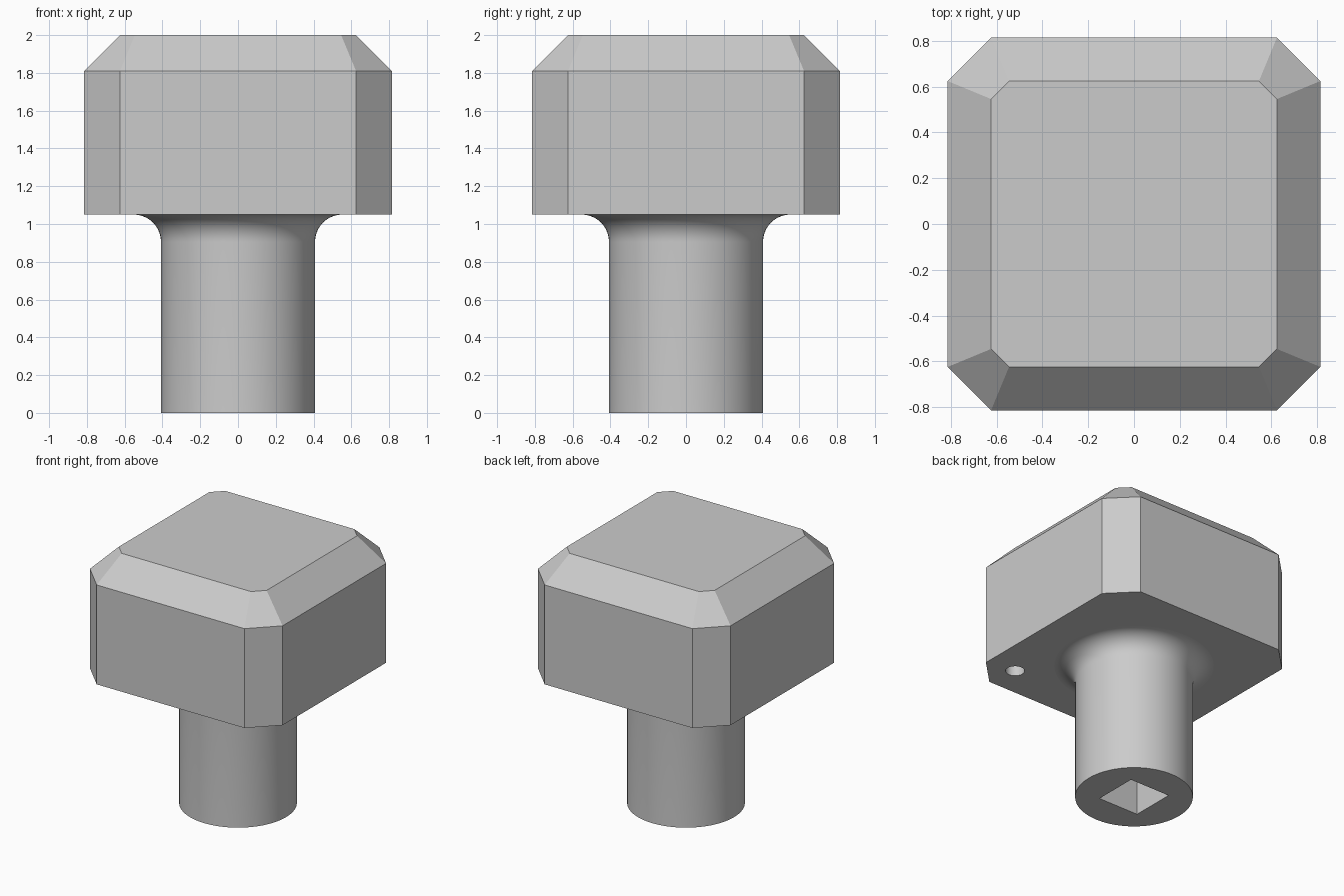
import bpy, bmesh, math

if "Cube" in bpy.data.objects:
    bpy.data.objects.remove(bpy.data.objects["Cube"], do_unlink=True)

HALF, CHAMFER = 0.815, 0.19          # head half width and corner cut
HEAD_Z, TOP_Z = 1.05, 2.0
SHAFT_R, FILLET = 0.408, 0.145

grey = bpy.data.materials.new("light_grey")
grey.use_nodes = True
grey.diffuse_color = (0.6, 0.6, 0.6, 1)
grey.node_tree.nodes["Principled BSDF"].inputs["Base Color"].default_value = (0.6, 0.6, 0.6, 1)


def loft(name, rings):
    """Solid skinned through equal-length rings, bottom to top, with end caps."""
    bm = bmesh.new()
    loops = [[bm.verts.new(p) for p in ring] for ring in rings]
    n = len(loops[0])
    for low, high in zip(loops, loops[1:]):
        for i in range(n):
            j = (i + 1) % n
            bm.faces.new((low[i], low[j], high[j], high[i]))
    bm.faces.new(loops[0][::-1])
    bm.faces.new(loops[-1])
    mesh = bpy.data.meshes.new(name)
    bm.to_mesh(mesh)
    bm.free()
    mesh.materials.append(grey)
    obj = bpy.data.objects.new(name, mesh)
    bpy.context.collection.objects.link(obj)
    return obj


def circle(r, z, n, x=0, y=0, turn=0):
    angles = [2 * math.pi * i / n + turn for i in range(n)]
    return [(x + r * math.cos(a), y + r * math.sin(a), z) for a in angles]


def octagon(half, flat, z):
    """Square of half width `half` whose straight sides end at +-flat."""
    pts = [(half, -flat), (half, flat)]
    ring = []
    for _ in range(4):
        ring += [(x, y, z) for x, y in pts]
        pts = [(-y, x) for x, y in pts]
    return ring


def select(obj):
    bpy.ops.object.select_all(action='DESELECT')
    obj.select_set(True)
    bpy.context.view_layer.objects.active = obj


def cut(obj, cutter):
    mod = obj.modifiers.new("cut", 'BOOLEAN')
    mod.object, mod.operation, mod.solver = cutter, 'DIFFERENCE', 'EXACT'
    select(obj)
    bpy.ops.object.modifier_apply(modifier=mod.name)
    bpy.data.objects.remove(cutter, do_unlink=True)
    select(obj)
    bpy.ops.object.shade_smooth_by_angle(angle=math.radians(30))


# Head: chamfered block with a bevelled top
flat = HALF - CHAMFER
top_flat = flat - CHAMFER * math.tan(math.pi / 8)
head = loft("head", [octagon(HALF, flat, HEAD_Z),
                     octagon(HALF, flat, TOP_Z - CHAMFER),
                     octagon(flat, top_flat, TOP_Z)])

# Small blind hole under one corner of the head
cut(head, loft("pin_hole_cutter", [circle(0.066, HEAD_Z - 0.2, 32, 0.585, -0.585),
                                   circle(0.066, HEAD_Z + 0.4, 32, 0.585, -0.585)]))

# Shaft: round bar flaring through a fillet into the head
profile = [(SHAFT_R, 0)]
for i in range(13):
    a = math.pi / 2 * i / 12
    profile.append((SHAFT_R + FILLET * (1 - math.cos(a)),
                    HEAD_Z - FILLET * (1 - math.sin(a))))
profile.append((SHAFT_R + FILLET, HEAD_Z + 0.05))
shaft = loft("shaft", [circle(r, z, 96) for r, z in profile])

# Square drive socket in the end of the shaft
corner = 0.17 * math.sqrt(2)
cut(shaft, loft("socket_cutter", [circle(corner, z, 4, turn=math.pi / 4) for z in (-0.2, 0.7)]))
